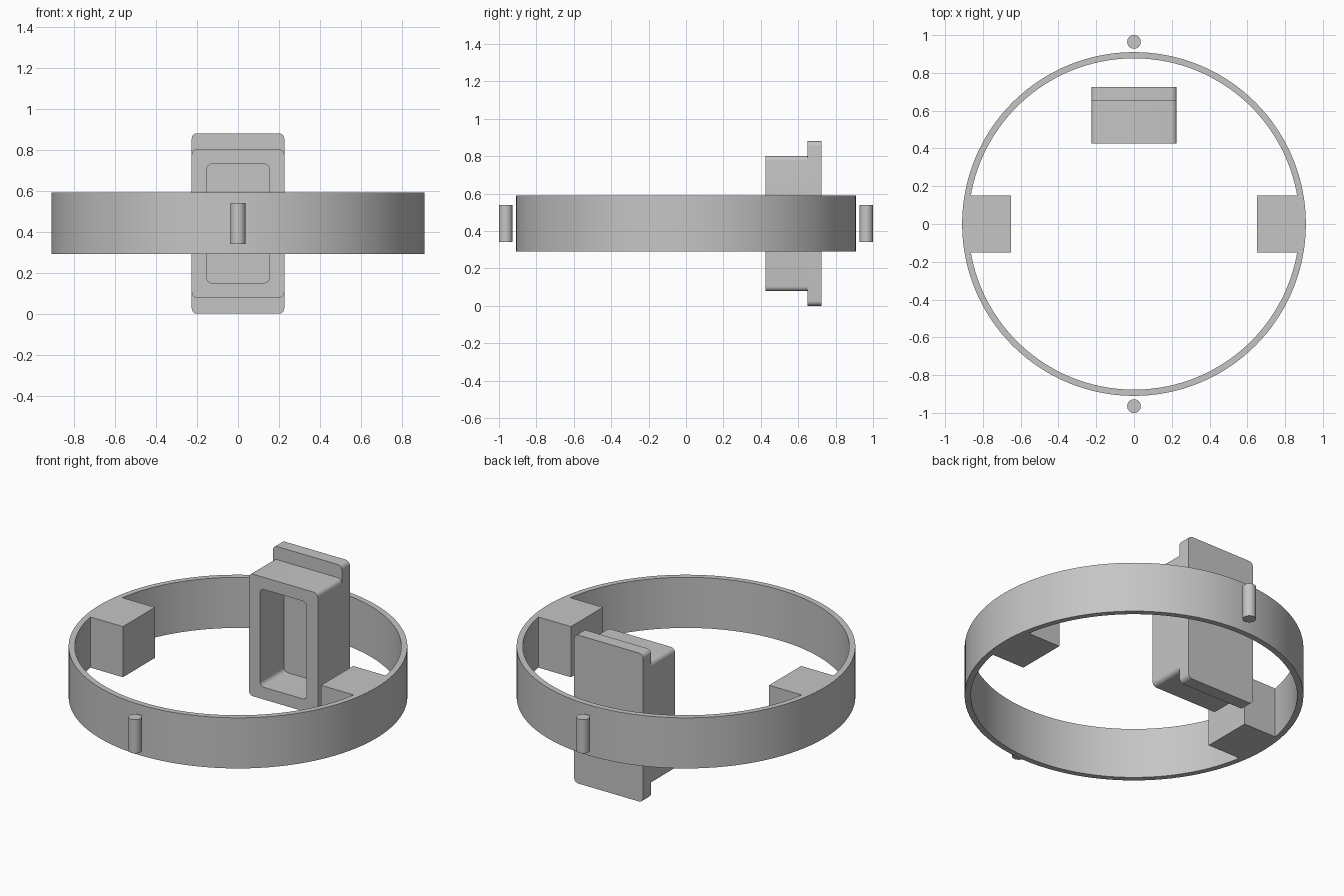
import bpy, bmesh
from math import cos, sin, pi, radians

MID = 0.44  # shared mid height of every part

cube = bpy.data.objects.get("Cube")
if cube:
    bpy.data.objects.remove(cube, do_unlink=True)

grey = bpy.data.materials.new("plain grey")
grey.use_nodes = True
grey.diffuse_color = (0.56, 0.56, 0.56, 1)
grey.node_tree.nodes["Principled BSDF"].inputs["Base Color"].default_value = grey.diffuse_color


def loft(name, loops, caps=True):
    """Skin a chain of equal-length loops; cap the ends or close the chain."""
    bm = bmesh.new()
    rings = [[bm.verts.new(p) for p in loop] for loop in loops]
    pairs = list(zip(rings, rings[1:]))
    if caps:
        bm.faces.new(rings[0])
        bm.faces.new(rings[-1])
    else:
        pairs.append((rings[-1], rings[0]))
    for a, b in pairs:
        for i in range(len(a)):
            j = (i + 1) % len(a)
            bm.faces.new((a[i], a[j], b[j], b[i]))
    bmesh.ops.recalc_face_normals(bm, faces=bm.faces)
    mesh = bpy.data.meshes.new(name)
    bm.to_mesh(mesh)
    bm.free()
    mesh.materials.append(grey)
    obj = bpy.data.objects.new(name, mesh)
    bpy.context.collection.objects.link(obj)
    return obj


def activate(obj):
    bpy.ops.object.select_all(action="DESELECT")
    obj.select_set(True)
    bpy.context.view_layer.objects.active = obj


def smooth(obj):
    activate(obj)
    bpy.ops.object.shade_smooth_by_angle(angle=radians(30))


def circle(radius, z, y=0.0, count=128):
    return [(radius * cos(2 * pi * i / count), y + radius * sin(2 * pi * i / count), z)
            for i in range(count)]


def rounded_rect(half_w, half_h, y, r=0.027, steps=6):
    points = []
    corners = [(1, 1), (-1, 1), (-1, -1), (1, -1)]
    for q, (sx, sz) in enumerate(corners):
        for s in range(steps + 1):
            a = (q + s / steps) * pi / 2
            points.append((sx * (half_w - r) + r * cos(a), y,
                           MID + sz * (half_h - r) + r * sin(a)))
    return points


# Thin ring band
low, high = MID - 0.15, MID + 0.15
ring = loft("ring_with_mounting_blocks",
            [circle(0.91, low), circle(0.91, high), circle(0.877, high), circle(0.877, low)],
            caps=False)

# Two mounting blocks fused to the inside of the band
for side in (-1, 1):
    x0, x1 = side * 0.65, side * 0.89
    block = loft("mounting_block",
                 [[(x0, -0.15, z), (x1, -0.15, z), (x1, 0.15, z), (x0, 0.15, z)]
                  for z in (low, high)])
    union = ring.modifiers.new("fuse block", "BOOLEAN")
    union.operation = "UNION"
    union.solver = "EXACT"
    union.object = block
    activate(ring)
    bpy.ops.object.modifier_apply(modifier=union.name)
    bpy.data.objects.remove(block, do_unlink=True)
smooth(ring)

# Small pins standing just outside the band
for name, y in (("front_pin", -0.964), ("back_pin", 0.964)):
    smooth(loft(name, [circle(0.036, MID + dz, y, 32) for dz in (-0.1, 0.1)]))

# Hollow housing with a wider flange closing its back
smooth(loft("flanged_housing", [
    rounded_rect(0.226, 0.44, 0.725),
    rounded_rect(0.226, 0.44, 0.65),
    rounded_rect(0.226, 0.362, 0.65),
    rounded_rect(0.226, 0.362, 0.425),
    rounded_rect(0.153, 0.29, 0.425),
    rounded_rect(0.153, 0.29, 0.65),
]))
